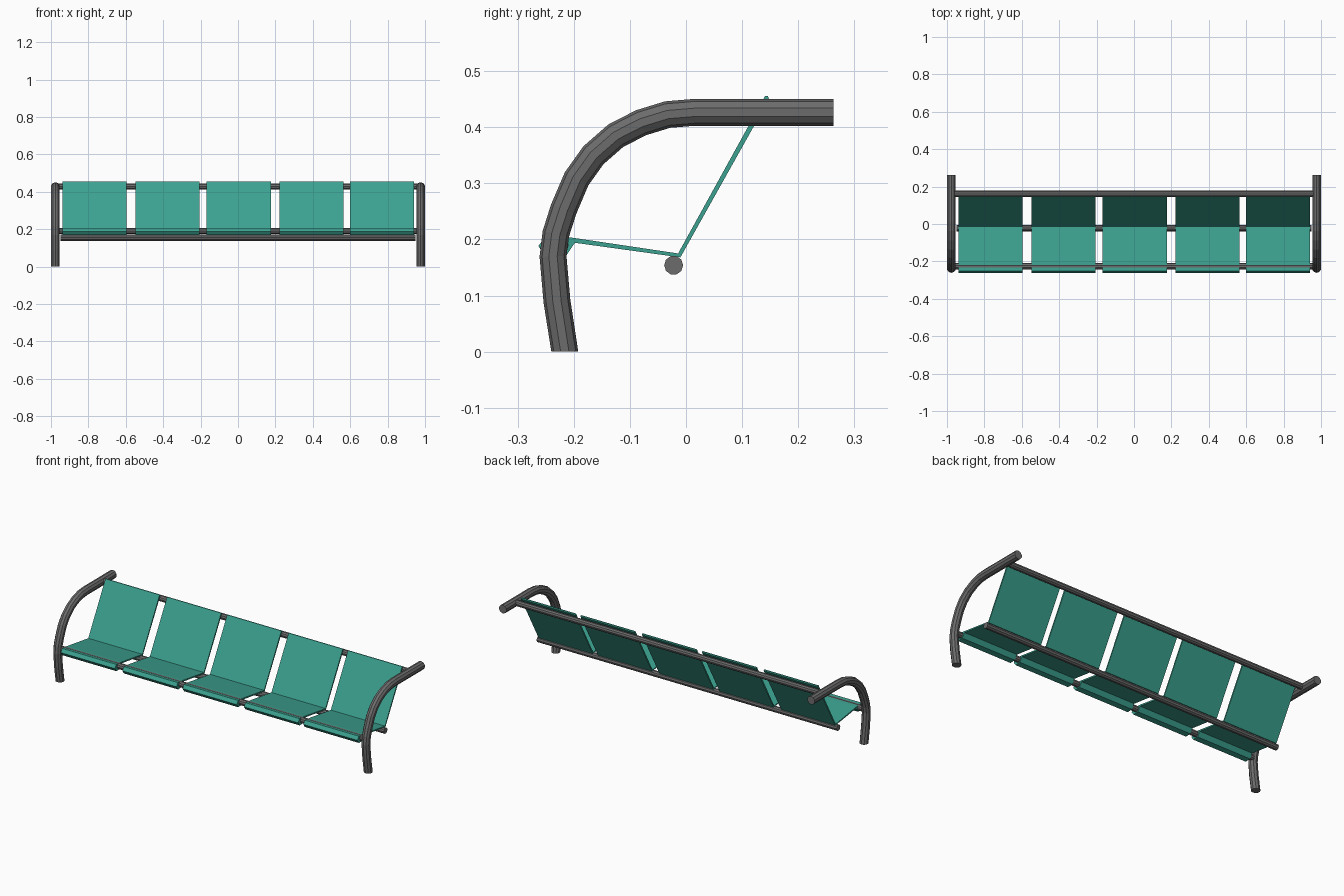
import bpy, bmesh, math
from mathutils import Vector

if "Cube" in bpy.data.objects:
    bpy.data.objects.remove(bpy.data.objects["Cube"])


def material(name, col):
    m = bpy.data.materials.new(name)
    m.diffuse_color = (*col, 1)
    m.use_nodes = True
    m.node_tree.nodes["Principled BSDF"].inputs["Base Color"].default_value = m.diffuse_color
    return m


teal = material("teal", (0.045, 0.36, 0.28))
grey = material("dark grey", (0.15, 0.15, 0.15))


def finish(name, bm, mat):
    bmesh.ops.recalc_face_normals(bm, faces=bm.faces)
    me = bpy.data.meshes.new(name)
    bm.to_mesh(me)
    bm.free()
    me.materials.append(mat)
    ob = bpy.data.objects.new(name, me)
    bpy.context.collection.objects.link(ob)
    return ob


def side_tube(name, x, path, r, n=10):
    """Capped tube swept along a (y, z) path at constant x."""
    bm = bmesh.new()
    pts = [Vector((x, y, z)) for y, z in path]
    rings = []
    for i, p in enumerate(pts):
        t = (pts[min(i + 1, len(pts) - 1)] - pts[max(i - 1, 0)]).normalized()
        if i == 0:
            t = Vector((0, 0, 1))      # foot cut level with the ground
        if i >= len(pts) - 2:
            t = Vector((0, 1, 0))
        side = Vector((1, 0, 0))
        nrm = side.cross(t)
        rings.append([bm.verts.new(p + r * (math.cos(a) * nrm + math.sin(a) * side))
                      for a in (2 * math.pi * k / n for k in range(n))])
    for a, b in zip(rings, rings[1:]):
        for k in range(n):
            j = (k + 1) % n
            bm.faces.new((a[k], a[j], b[j], b[k]))
    bm.faces.new(rings[0])
    bm.faces.new(rings[-1])
    return finish(name, bm, grey)


def extrude_x(name, profile, x0, x1, mat):
    """Prism with a (y, z) profile between two x positions."""
    bm = bmesh.new()
    a = [bm.verts.new((x0, y, z)) for y, z in profile]
    b = [bm.verts.new((x1, y, z)) for y, z in profile]
    for k in range(len(a)):
        j = (k + 1) % len(a)
        bm.faces.new((a[k], a[j], b[j], b[k]))
    bm.faces.new(a)
    bm.faces.new(b)
    return finish(name, bm, mat)


# Curved end frames: leg bending back into an armrest
frame = [(-0.216, 0), (-0.230, 0.09), (-0.237, 0.17), (-0.232, 0.21),
         (-0.218, 0.254), (-0.195, 0.308), (-0.165, 0.35), (-0.125, 0.385),
         (-0.080, 0.408), (-0.033, 0.4225), (0.015, 0.4265), (0.263, 0.4265)]
for label, x in (("left", -0.976), ("right", 0.976)):
    side_tube(label + "_end_frame", x, frame, 0.024)

# Long rails
for name, y, z in (("front_rail", -0.226, 0.19), ("lower_rail", -0.022, 0.154),
                   ("upper_rail", 0.161, 0.428)):
    circle = [(y + 0.017 * math.cos(k * math.pi / 5), z + 0.017 * math.sin(k * math.pi / 5))
              for k in range(10)]
    half = 0.95 if name == "lower_rail" else 0.965
    extrude_x(name, circle, -half, half, grey)

# Five bent sheet seats with a rolled front lip around the front rail
seat = [(0.141, 0.456), (0.146, 0.456), (0.148, 0.450), (-0.010, 0.168),
        (-0.198, 0.194), (-0.215, 0.169), (-0.249, 0.168), (-0.263, 0.188),
        (-0.250, 0.207), (-0.202, 0.203), (-0.014, 0.175)]
for i, cx in enumerate((-0.767, -0.377, 0.004, 0.393, 0.769)):
    extrude_x(f"seat_{i + 1}", seat, cx - 0.1715, cx + 0.1715, teal)
